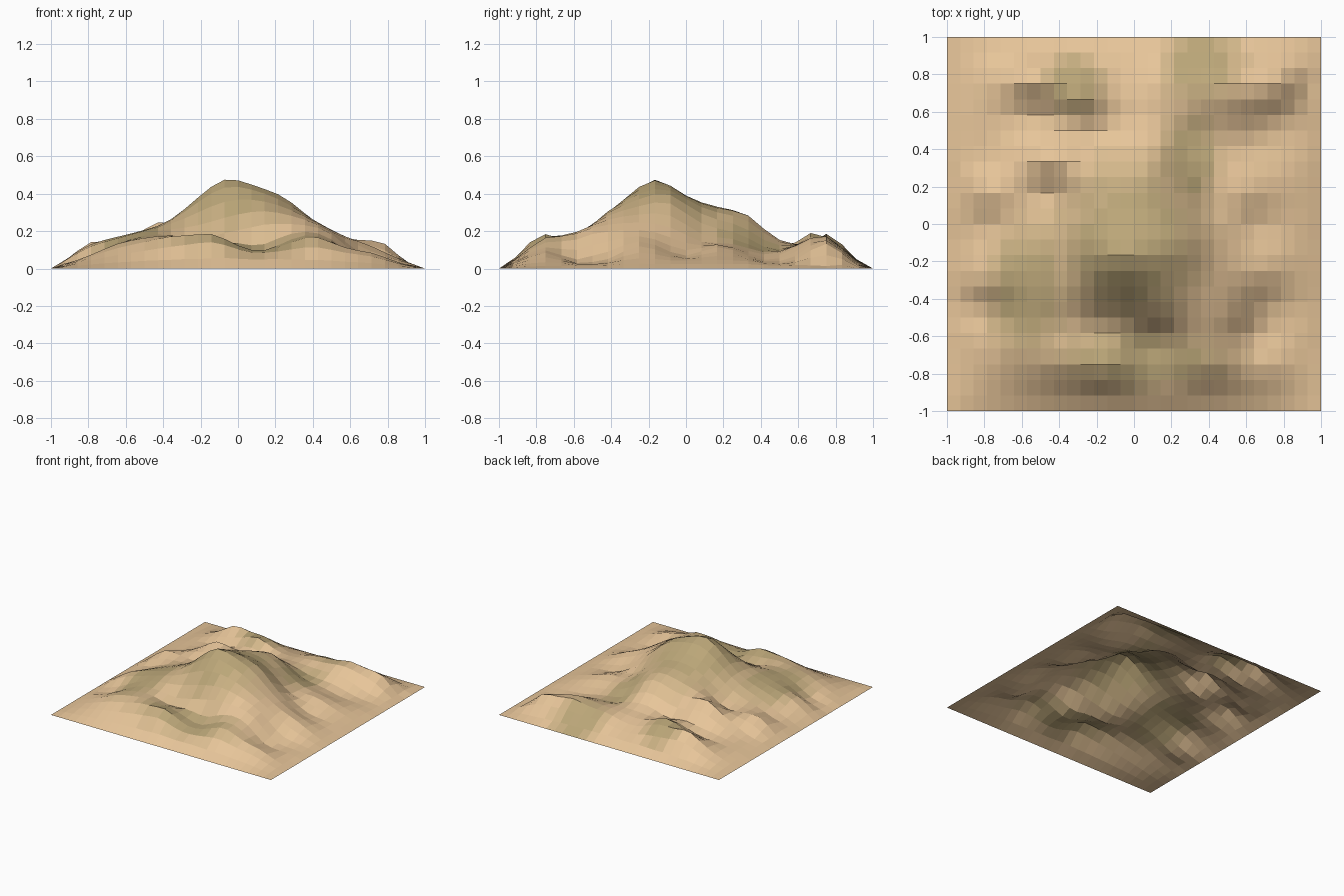
import bpy, math

if "Cube" in bpy.data.objects:
    bpy.data.objects.remove(bpy.data.objects["Cube"])

NX, NY = 28, 24  # grid cells

# crests and valleys: x, y, height
KEYS = [
    (-.07, -.17, .475), (.14, -.17, .425), (.25, -.1, .38), (-.21, -.19, .38),
    (0, 0, .39), (.07, .33, .285),
    (-.07, -.33, .36), (.14, -.33, .36), (.14, -.5, .235), (.12, -.6, .11),
    (-.2, -.56, .13), (.36, -.21, .29), (.4, .1, .15), (.28, .25, .2),
    (-.36, -.2, .26), (-.43, .34, .245), (-.2, .3, .25),
    (-.46, .18, .14), (-.43, .52, .1), (-.2, .5, .1), (.1, .5, .15),
    (-.55, .76, .185), (-.55, .63, .09), (-.28, .67, .19), (-.05, .8, .08),
    (.3, .45, .1), (.5, .74, .175), (.2, .78, .13), (.78, .75, .135),
    (.76, .57, .045), (.6, .17, .125), (.62, .42, .05), (.5, -.5, .185),
    (.7, -.25, .125), (.64, -.02, .07), (.7, -.42, .055), (.71, -.75, .085),
    (.64, -.6, .05), (.4, -.76, .165), (.07, -.75, .1), (-.14, -.78, .18),
    (-.36, -.74, .175), (-.5, -.42, .19), (-.6, -.15, .17), (-.65, -.67, .13),
    (-.8, -.46, .045), (-.8, -.3, .125), (-.8, .17, .135), (-.8, 0, .07),
    (-.82, .34, .05),
]
# flat rim and the low apron just inside it
rim = []
for i in range(10):
    t = -1 + i * .2
    rim += [(t, -1, 0), (-t, 1, 0), (1, t, 0), (-1, -t, 0)]
    s, k = t * .93, 1 - t * t * .8
    rim += [(s, -.92, .05 * k), (-s, .92, .045 * k),
            (.93, s, .025 * k), (-.93, -s, .035 * k)]
pts = KEYS + rim


def solve(m):
    n = len(m)
    for c in range(n):
        p = max(range(c, n), key=lambda r: abs(m[r][c]))
        m[c], m[p] = m[p], m[c]
        for r in range(c + 1, n):
            f = m[r][c] / m[c][c]
            if f:
                m[r] = [a - f * b for a, b in zip(m[r], m[c])]
    w = [0] * n
    for r in reversed(range(n)):
        w[r] = (m[r][n] - sum(m[r][k] * w[k] for k in range(r + 1, n))) / m[r][r]
    return w


def kernel(p, q):
    # a rounded distance keeps crests broad, and stretches along x
    return math.sqrt((.85 * (p[0] - q[0])) ** 2 + (p[1] - q[1]) ** 2 + .004)


# radial blend through the key heights
weights = solve([[kernel(p, q) for q in pts] + [p[2]] for p in pts])


def height(x, y):
    if max(abs(x), abs(y)) > .999:
        return 0
    return max(.003, sum(w * kernel((x, y), p) for w, p in zip(weights, pts)))


# terrain sheet
verts = []
for j in range(NY + 1):
    for i in range(NX + 1):
        x, y = -1 + 2 * i / NX, -1 + 2 * j / NY
        verts.append((x, y, height(x, y)))
row = NX + 1
faces = [(a, a + 1, a + 1 + row, a + row)
         for j in range(NY) for i in range(NX) for a in [j * row + i]]
mesh = bpy.data.meshes.new("mountain_terrain")
mesh.from_pydata(verts, [], faces)
obj = bpy.data.objects.new("mountain_terrain", mesh)
bpy.context.collection.objects.link(obj)

# sand to olive shades
SAND, OLIVE, STEPS = (.8, .56, .32), (.5, .385, .19), 5
for k in range(STEPS):
    t = k / (STEPS - 1)
    mat = bpy.data.materials.new("ground_%d" % k)
    mat.diffuse_color = [a + (b - a) * t for a, b in zip(SAND, OLIVE)] + [1]
    mat.use_nodes = True
    mat.node_tree.nodes["Principled BSDF"].inputs["Base Color"].default_value = mat.diffuse_color
    mesh.materials.append(mat)

# olive patches: x, y, radius x, radius y
PATCHES = [(-.02, -.1, .5, .55), (-.57, -.35, .27, .45), (.05, -.72, .6, .2),
           (.36, .85, .27, .25), (-.32, .75, .2, .2), (.3, .35, .2, .3)]
for f in mesh.polygons:
    x, y, z = f.center
    v = max(1.8 - 1.8 * math.hypot((x - a) / rx, (y - b) / ry) for a, b, rx, ry in PATCHES)
    f.material_index = round(min(1, max(0, v)) * (STEPS - 1))
